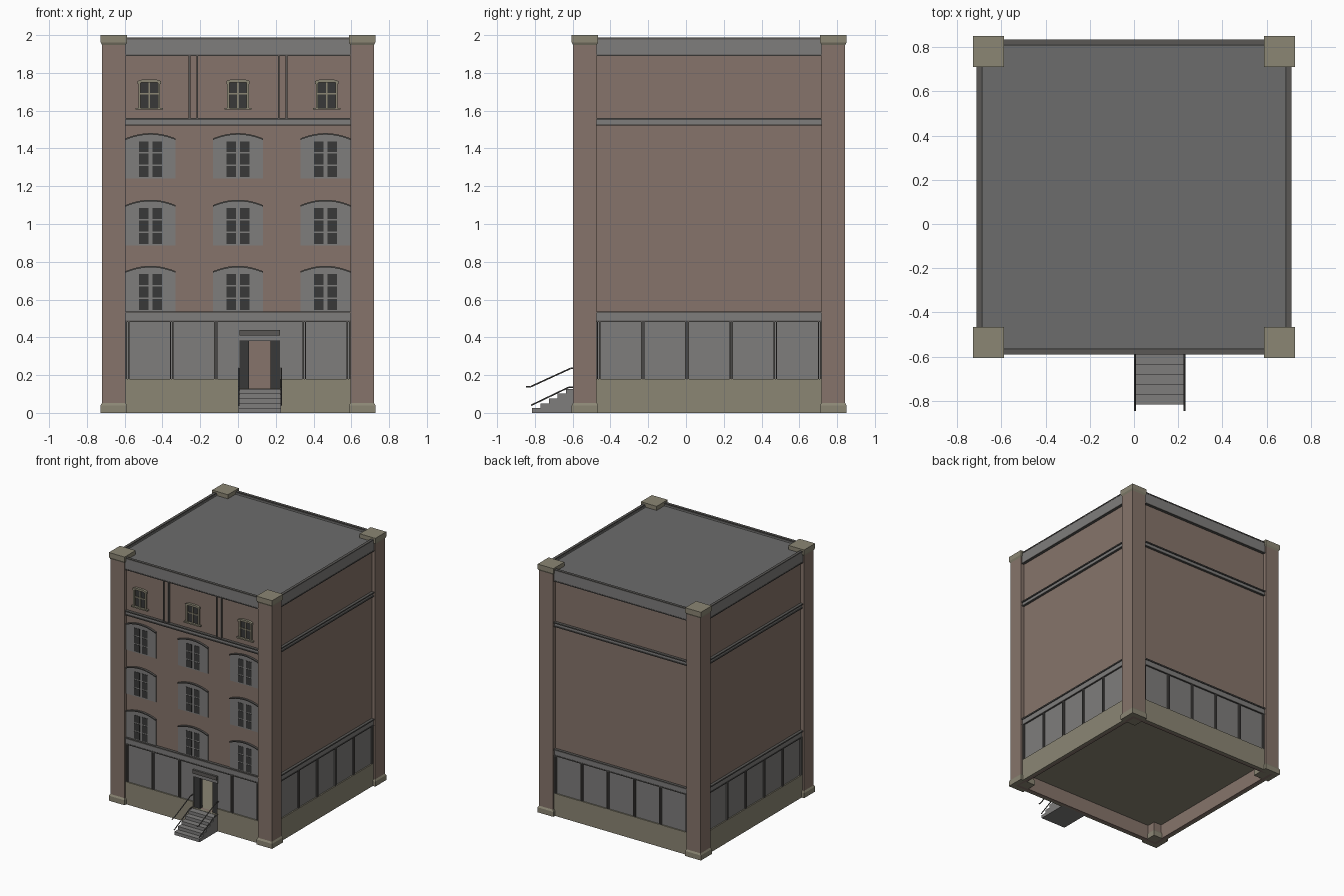
import bpy, bmesh, math
from mathutils import Matrix, Vector

if "Cube" in bpy.data.objects:
    bpy.data.objects.remove(bpy.data.objects["Cube"])

C = 0.1225          # building centre in y
S = 0.597           # half span between pillars


def material(name, r, g, b):
    m = bpy.data.materials.new(name)
    m.diffuse_color = (r, g, b, 1)
    m.use_nodes = True
    m.node_tree.nodes["Principled BSDF"].inputs["Base Color"].default_value = m.diffuse_color
    return m


BRICK = material("brick", 0.24, 0.175, 0.145)
GREY = material("grey_paint", 0.21, 0.205, 0.2)
TRIM = material("dark_trim", 0.1, 0.095, 0.09)
STONE = material("stone", 0.26, 0.24, 0.175)
DARK = material("dark_glass", 0.04, 0.04, 0.04)
ROOF = material("roofing", 0.15, 0.15, 0.15)


def finish(name, bm, mat):
    bmesh.ops.translate(bm, verts=bm.verts, vec=(0, C, 0))
    bmesh.ops.recalc_face_normals(bm, faces=bm.faces)
    me = bpy.data.meshes.new(name)
    bm.to_mesh(me)
    bm.free()
    me.materials.append(mat)
    ob = bpy.data.objects.new(name, me)
    bpy.context.collection.objects.link(ob)
    return ob


def boxes(name, items, mat, turns=(0,)):
    """Boxes (x0, x1, y0, y1, z0, z1), repeated at quarter turns."""
    bm = bmesh.new()
    for k in turns:
        rot = Matrix.Rotation(k * math.pi / 2, 4, 'Z')
        for x0, x1, y0, y1, z0, z1 in items:
            size = Matrix.Diagonal((x1 - x0, y1 - y0, z1 - z0, 1))
            mid = Matrix.Translation(((x0 + x1) / 2, (y0 + y1) / 2, (z0 + z1) / 2))
            bmesh.ops.create_cube(bm, size=1, matrix=rot @ mid @ size)
    return finish(name, bm, mat)


def prism(bm, pts, axis, a, b):
    """Extrude a 2D profile along x or y between a and b."""
    put = (lambda p, t: (p[0], t, p[1])) if axis == 'y' else (lambda p, t: (t, p[0], p[1]))
    ends = [[bm.verts.new(put(p, t)) for p in pts] for t in (a, b)]
    for ring in ends:
        bm.faces.new(ring)
    for i in range(len(pts)):
        j = (i + 1) % len(pts)
        bm.faces.new((ends[0][i], ends[0][j], ends[1][j], ends[1][i]))


def square_lofts(name, profile, mat):
    """Square stacked profile (z, half width) at the four corners."""
    bm = bmesh.new()
    for sx in (-1, 1):
        for sy in (-1, 1):
            rings = [[bm.verts.new((sx * 0.6575 + h * u, sy * 0.6575 + h * v, z))
                      for u, v in ((-1, -1), (1, -1), (1, 1), (-1, 1))] for z, h in profile]
            bm.faces.new(rings[0])
            bm.faces.new(rings[-1])
            for r, q in zip(rings, rings[1:]):
                for i in range(4):
                    bm.faces.new((r[i], r[(i + 1) % 4], q[(i + 1) % 4], q[i]))
    return finish(name, bm, mat)


ALL, PLAIN = range(4), (1, 2, 3)
D0, D1, DZ0, DZ1 = 0.007, 0.223, 0.13, 0.44     # door opening

# hollow shell: three plain walls and a front wall around the door
boxes("plain_walls", [(-0.69, 0.69, -0.69, -0.665, 0, 1.96)], BRICK, PLAIN)
boxes("front_wall", [(-0.69, D0, -0.69, -0.665, 0, 1.96), (D1, 0.69, -0.69, -0.665, 0, 1.96),
                     (D0, D1, -0.69, -0.665, 0, DZ0), (D0, D1, -0.69, -0.665, DZ1, 1.96)], BRICK)
boxes("floor", [(-0.67, 0.67, -0.67, 0.67, 0.12, 0.13)], STONE)
boxes("roof", [(-0.695, 0.695, -0.695, 0.695, 1.945, 1.967)], ROOF)

# corner pillars with stone bases and caps
square_lofts("pillar_shafts", [(0.03, 0.0625), (1.97, 0.0625)], BRICK)
square_lofts("pillar_bases", [(0, 0.07), (0.04, 0.07), (0.053, 0.0625)], STONE)
square_lofts("pillar_caps", [(1.947, 0.0625), (1.962, 0.07), (2, 0.07)], STONE)

# stone plinth and grey ground-floor panels
for name, z0, z1, d, mat in (("plinth", 0, 0.18, 0.706, STONE), ("ground_panels", 0.18, 0.485, 0.696, GREY)):
    boxes(name + "_plain", [(-S, S, -d, -0.685, z0, z1)], mat, PLAIN)
    parts = [(-S, D0, -d, -0.685, z0, z1), (D1, S, -d, -0.685, z0, z1)]
    lo, hi = (0, DZ0) if z0 == 0 else (DZ1, z1)
    parts.append((D0, D1, -d, -0.685, lo, hi))
    boxes(name + "_front", parts, mat)

# paired upright strips on the ground floor
def strip_pairs(centres, z0, z1, gap, w):
    return [(x + s * gap - w, x + s * gap + w, -0.706, -0.685, z0, z1) for x in centres for s in (-1, 1)]

spots = [-0.585 + 0.234 * i for i in range(6)]
boxes("ground_strips_plain", strip_pairs(spots, 0.18, 0.485, 0.006, 0.0035), TRIM, PLAIN)
boxes("ground_strips_front", strip_pairs(spots[:3] + spots[4:], 0.18, 0.485, 0.006, 0.0035), TRIM)

# horizontal bands and parapet
boxes("band_faces", [(-S, S, -0.705, -0.685, 0.49, 0.53), (-S, S, -0.703, -0.685, 1.53, 1.553),
                     (-S, S, -0.71, -0.685, 1.897, 1.98)], GREY, ALL)
boxes("band_edges", [(-S, S, -0.7125, -0.685, 0.528, 0.538), (-S, S, -0.708, -0.685, 0.482, 0.49),
                     (-S, S, -0.708, -0.685, 1.522, 1.53), (-S, S, -0.7125, -0.685, 1.552, 1.561),
                     (-S, S, -0.7125, -0.685, 1.89, 1.898), (-S, S, -0.7125, -0.69, 1.978, 1.987)], TRIM, ALL)

# top-floor pilasters
boxes("top_pilaster_faces", [(x - 0.02, x + 0.02, -0.698, -0.685, 1.56, 1.89) for x in (-0.236, 0.236)], BRICK)
boxes("top_pilaster_edges", strip_pairs((-0.236, 0.236), 1.56, 1.89, 0.02, 0.005), TRIM)

# three rows of arched windows: panel, hood and panes
panel, hood, panes = bmesh.new(), bmesh.new(), []
arch = [(-0.133 + 0.0266 * i, 0.205 + 0.028 * (1 - (i / 5 - 1) ** 2)) for i in range(11)]
for z in (0.537, 0.887, 1.24):
    for x in (-0.463, 0, 0.463):
        curve = [(x + u, z + v) for u, v in arch]
        prism(panel, [(x + 0.133, z), (x - 0.133, z)] + curve, 'y', -0.697, -0.685)
        prism(hood, curve + [(u, v + 0.008) for u, v in reversed(curve)], 'y', -0.706, -0.685)
        for s in (-1, 1):
            a, b = sorted((x + s * 0.01, x + s * 0.06))
            for i in range(3):
                panes.append((a, b, -0.699, -0.69, z + 0.008 + i * 0.066, z + 0.066 + i * 0.066))
finish("arched_window_panels", panel, GREY)
finish("arched_window_hoods", hood, TRIM)
boxes("arched_window_panes", panes, DARK)

# small top-floor windows: frame, sill, glass and glazing bars
frame, glass = [], []
head = bmesh.new()
for x in (-0.47, 0, 0.47):
    frame += [(x - 0.058, x - 0.046, -0.705, -0.685, 1.615, 1.75), (x + 0.046, x + 0.058, -0.705, -0.685, 1.615, 1.75),
              (x - 0.072, x + 0.072, -0.711, -0.685, 1.605, 1.615),
              (x - 0.004, x + 0.004, -0.7, -0.685, 1.615, 1.75), (x - 0.046, x + 0.046, -0.7, -0.685, 1.685, 1.693)]
    glass.append((x - 0.046, x + 0.046, -0.693, -0.685, 1.615, 1.752))
    prism(head, [(x - 0.062, 1.74), (x - 0.04, 1.75), (x + 0.04, 1.75), (x + 0.062, 1.74),
                 (x + 0.062, 1.757), (x + 0.035, 1.766), (x - 0.035, 1.766), (x - 0.062, 1.757)], 'y', -0.709, -0.685)
boxes("small_window_frames", frame, STONE)
boxes("small_window_glass", glass, DARK)
finish("small_window_heads", head, STONE)

# doorway: side panels, lintel and canopy strip
boxes("door_side_panels", [(D0, 0.058, -0.69, -0.66, DZ0, 0.38), (0.172, D1, -0.69, -0.66, DZ0, 0.38)], DARK)
boxes("door_lintel", [(D0, D1, -0.7, -0.66, 0.38, DZ1)], GREY)
boxes("door_canopy", [(D0, D1, -0.712, -0.69, 0.41, 0.44)], TRIM)

# entrance steps
step = bmesh.new()
y0, run, rise = -0.815 - C, 0.045, 0.0255
prof = [(-0.69, 0), (y0, 0)]
for i in range(5):
    prof += [(y0 + i * run, (i + 1) * rise), (y0 + (i + 1) * run, (i + 1) * rise)]
prof[-1] = (-0.69, 5 * rise)
prism(step, prof, 'x', 0.003, 0.227)
finish("entrance_steps", step, GREY)

# two sloping rails on each side of the steps
rails = bmesh.new()
for x in (0.004, 0.228):
    for pts in ([(-0.846, 0.137), (-0.822, 0.139), (-0.61, 0.236), (-0.575, 0.236)],
                [(-0.82, 0.04), (-0.62, 0.136), (-0.575, 0.136)]):
        for p, q in zip(pts, pts[1:]):
            a, b = Vector((x, p[0] - C, p[1])), Vector((x, q[0] - C, q[1]))
            m = Matrix.Translation((a + b) / 2) @ (b - a).to_track_quat('Z', 'Y').to_matrix().to_4x4()
            bmesh.ops.create_cone(rails, cap_ends=True, segments=8, radius1=0.004, radius2=0.004,
                                  depth=(b - a).length, matrix=m)
finish("hand_rails", rails, TRIM)
